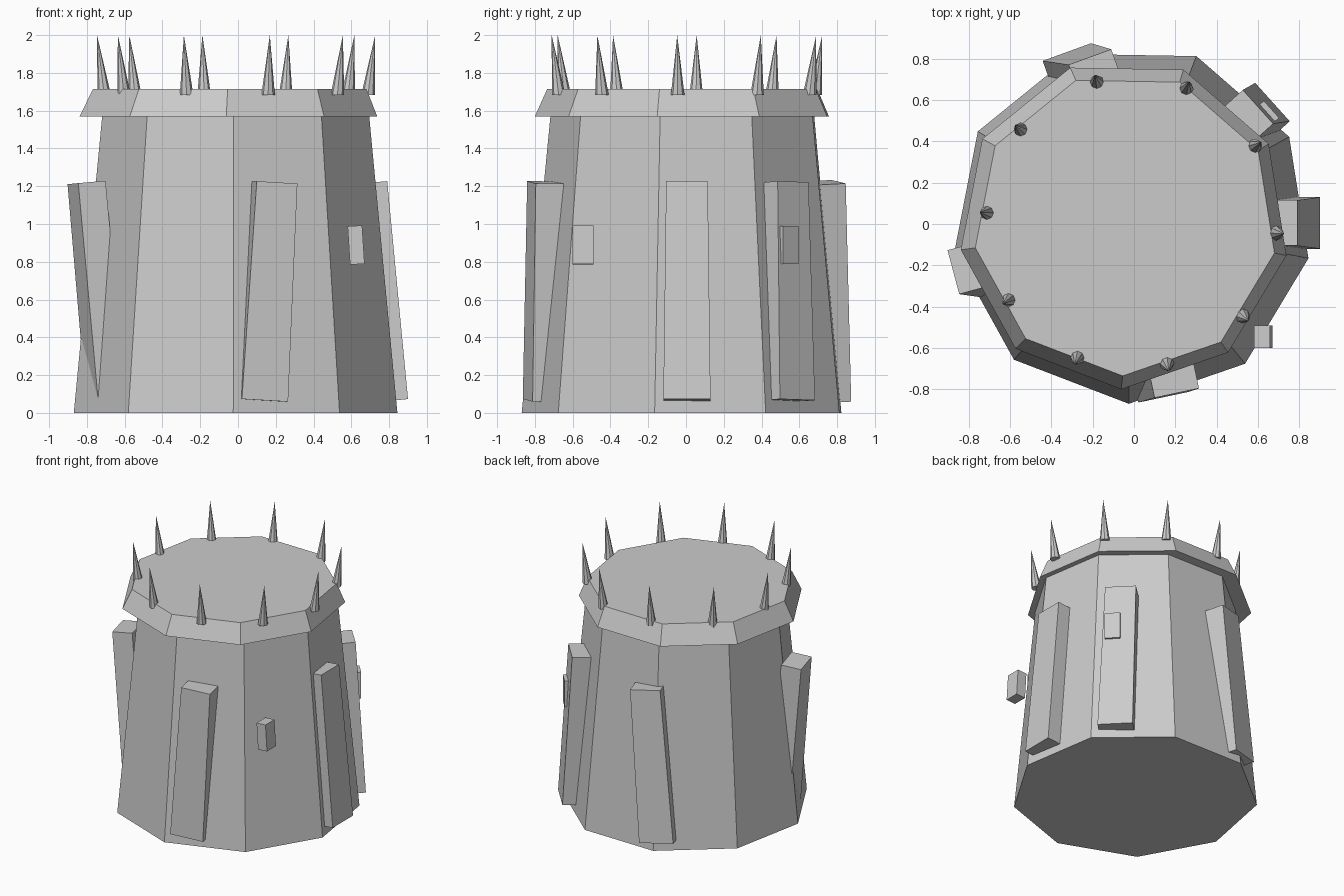
import bpy
from math import cos, sin, radians
from mathutils import Vector

if "Cube" in bpy.data.objects:
    bpy.data.objects.remove(bpy.data.objects["Cube"])


def make_object(name, verts, faces):
    mesh = bpy.data.meshes.new(name)
    mesh.from_pydata(verts, [], faces)
    mesh.update()
    obj = bpy.data.objects.new(name, mesh)
    bpy.context.collection.objects.link(obj)
    return obj


def ring(centre, radius, sides, start):
    return [Vector(centre) + Vector((radius * cos(radians(start + 360 * i / sides)),
                                     radius * sin(radians(start + 360 * i / sides)), 0))
            for i in range(sides)]


def frustum(name, c0, r0, c1, r1, sides, start=0):
    """Closed prism between two rings; r1 = 0 gives a pointed tip."""
    verts = ring(c0, r0, sides, start)
    faces = [list(range(sides))[::-1]]
    if r1 == 0:
        verts.append(Vector(c1))
        faces += [[i, (i + 1) % sides, sides] for i in range(sides)]
    else:
        verts += ring(c1, r1, sides, start)
        faces.append([i + sides for i in range(sides)])
        faces += [[i, (i + 1) % sides, (i + 1) % sides + sides, i + sides]
                  for i in range(sides)]
    return make_object(name, verts, faces)


def slab(name, bottom, top, angle, w0, w1, thick):
    """Leaning board; bottom and top are the centres of its outer face."""
    bottom, top = Vector(bottom), Vector(top)
    axis = (top - bottom).normalized()
    n = Vector((cos(radians(angle)), sin(radians(angle)), 0))
    n = (n - axis * n.dot(axis)).normalized()
    side = axis.cross(n)
    verts = []
    for p, w in ((bottom, w0), (top, w1)):
        p = p + Vector((0, 0, n.z * thick / 2))
        verts += [p - side * w / 2, p + side * w / 2,
                  p + side * w / 2 - n * thick, p - side * w / 2 - n * thick]
    faces = [[3, 2, 1, 0], [4, 5, 6, 7]]
    faces += [[i, (i + 1) % 4, (i + 1) % 4 + 4, i + 4] for i in range(4)]
    return make_object(name, verts, faces)


# Tapered nine-sided tower wall
frustum("tower_body", (-0.01, 0, 0), 0.87, (-0.01, 0, 1.58), 0.717, 9, -91)

# Overhanging rim
frustum("tower_rim", (-0.048, 0, 1.57), 0.80, (-0.042, 0, 1.715), 0.735, 9, -91)

# Ring of spikes leaning slightly outward
for k in range(10):
    a = radians(-4 + 36 * k)
    frustum(f"spike_{k + 1}",
            (-0.01 + 0.70 * cos(a), 0.005 + 0.70 * sin(a), 1.683), 0.036,
            (-0.01 + 0.738 * cos(a), 0.005 + 0.738 * sin(a), 2.0), 0, 8)

# Buttress boards: outer foot xy, outer head xy, facing angle
boards = [
    ((0.90, 0.005), (0.79, 0.005), 0),
    ((0.67, 0.59), (0.60, 0.567), 42),
    ((-0.325, 0.832), (-0.213, 0.808), 110),
    ((-0.772, -0.234), (-0.874, -0.233), 195),
    ((0.143, -0.838), (0.207, -0.818), -78),
]
for k, (foot, head, ang) in enumerate(boards):
    slab(f"buttress_{k + 1}", (*foot, 0.066), (*head, 1.22), ang, 0.25, 0.22, 0.15)

# Two small stone blocks
slab("stone_block_1", (0.67, -0.545, 0.787), (0.657, -0.545, 0.99), 0, 0.11, 0.11, 0.077)
slab("stone_block_2", (0.665, 0.555, 0.787), (0.665, 0.555, 0.99), 42, 0.11, 0.11, 0.077)
